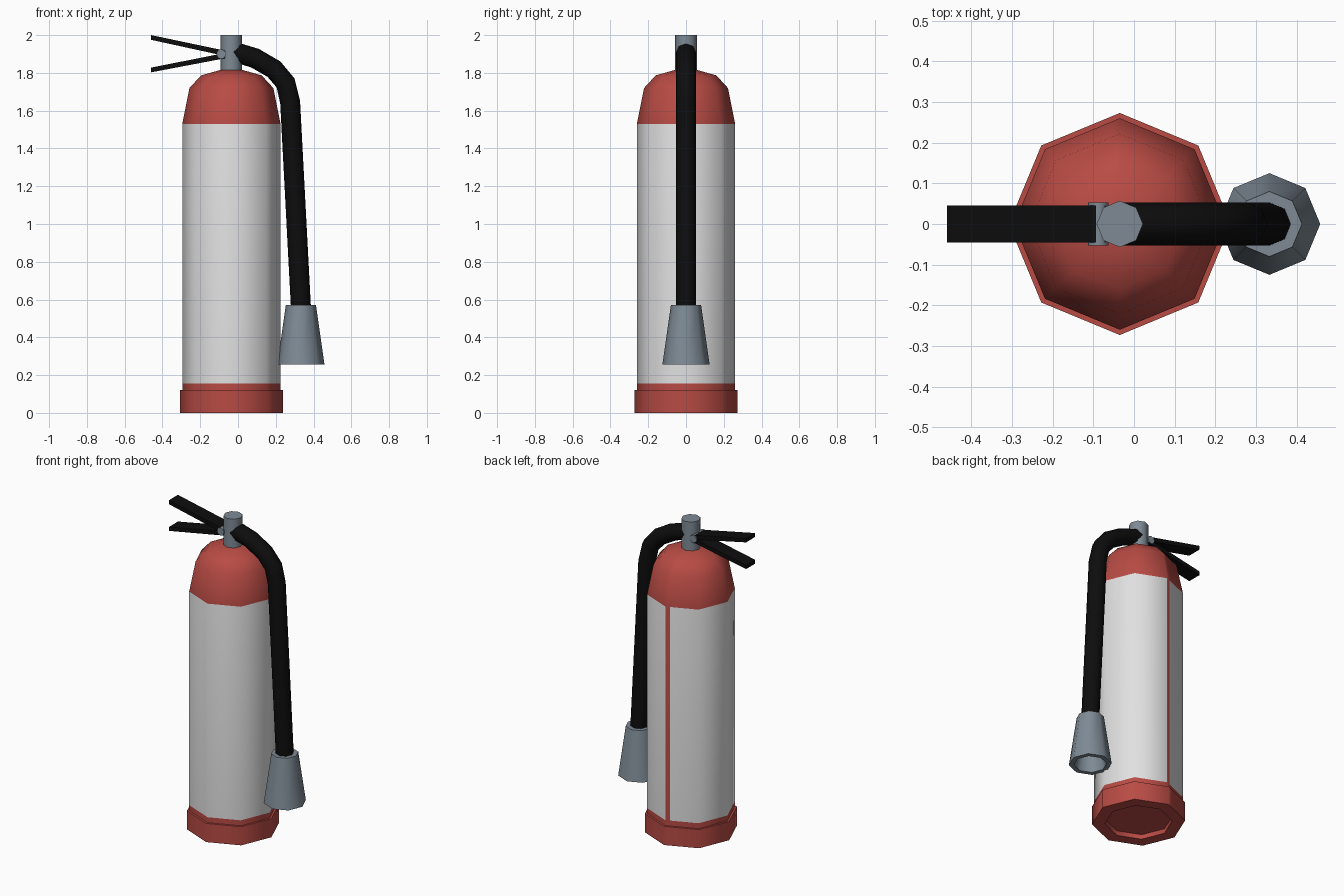
import bpy, bmesh, math
from mathutils import Vector, Matrix

cube = bpy.data.objects.get("Cube")
if cube:
    bpy.data.objects.remove(cube, do_unlink=True)

AXIS_X = -0.035   # centre line of the tank
HORN_X = 0.333    # centre line of the nozzle horn
SIDES = 8


def material(name, rgb, rough=0.5):
    mat = bpy.data.materials.new(name)
    mat.use_nodes = True
    mat.diffuse_color = (*rgb, 1)
    bsdf = mat.node_tree.nodes["Principled BSDF"]
    bsdf.inputs["Base Color"].default_value = (*rgb, 1)
    bsdf.inputs["Roughness"].default_value = rough
    return mat


RED = material("red_paint", (0.48, 0.07, 0.058))
WHITE = material("white_label", (0.75, 0.75, 0.75))
GREY = material("grey_metal", (0.21, 0.255, 0.30))
BLACK = material("black_rubber", (0.004, 0.004, 0.004))


def smooth(obj):
    bpy.ops.object.select_all(action='DESELECT')
    obj.select_set(True)
    bpy.context.view_layer.objects.active = obj
    bpy.ops.object.shade_smooth_by_angle(angle=math.radians(55))


def finish(bm, name, mats, smoothed=True):
    bmesh.ops.recalc_face_normals(bm, faces=bm.faces)
    mesh = bpy.data.meshes.new(name)
    bm.to_mesh(mesh)
    bm.free()
    for mat in mats:
        mesh.materials.append(mat)
    obj = bpy.data.objects.new(name, mesh)
    bpy.context.collection.objects.link(obj)
    if smoothed:
        smooth(obj)
    return obj


def octagon():
    step = math.tau / SIDES
    return [Vector((math.cos(i * step), math.sin(i * step), 0)) for i in range(SIDES)]


def lathe(profile, outline, matrix):
    """Sweep (radius, height) pairs round an outline and cap both ends."""
    bm = bmesh.new()
    rings = [[bm.verts.new(matrix @ (p * r + Vector((0, 0, z)))) for p in outline]
             for r, z in profile]
    n = len(outline)
    for a, b in zip(rings, rings[1:]):
        for i in range(n):
            j = (i + 1) % n
            bm.faces.new((a[i], a[j], b[j], b[i]))
    bm.faces.new(rings[0])
    bm.faces.new(rings[-1])
    return bm


# Tank: recessed foot, straight wall, domed shoulder; extra point marks the label seam
outline = octagon()
back = SIDES // 4
outline.insert(back + 1, outline[back].lerp(outline[back + 1], 0.14))
tank_profile = [(0.197, 0.03), (0.197, 0), (0.273, 0), (0.273, 0.12), (0.26, 0.12),
                (0.26, 0.155), (0.26, 1.53), (0.222, 1.72), (0.16, 1.787), (0.06, 1.815)]
bm = lathe(tank_profile, outline, Matrix.Translation((AXIS_X, 0, 0)))

# Label covers the straight wall except for the narrow seam at the back
for f in bm.faces:
    tall = f.calc_center_median().z
    height = max(v.co.z for v in f.verts) - min(v.co.z for v in f.verts)
    xs = [v.co.x for v in f.verts]
    is_seam = max(xs) - min(xs) < 0.05 and f.calc_center_median().y > 0.2
    if height > 1 and not is_seam:
        f.material_index = 1
finish(bm, "tank", [RED, WHITE])

# Valve neck on top of the tank
bm = lathe([(0.057, 1.795), (0.057, 2.0)], octagon(), Matrix.Translation((AXIS_X, 0, 0)))
finish(bm, "valve_neck", [GREY])

# Pivot pin across the handles
pin = Matrix.Translation((-0.088, 0, 1.9)) @ Matrix.Rotation(math.pi / 2, 4, 'X')
finish(lathe([(0.025, -0.053), (0.025, 0.053)], octagon(), pin), "pivot_pin", [GREY])

# Squeeze lever and carrying handle: slanted flat bars
HALF = 0.046
for name, outer, inner in (("squeeze_lever", (1.975, 2.0), (1.89, 1.918)),
                           ("carry_handle", (1.803, 1.828), (1.877, 1.905))):
    bm = bmesh.new()
    corners = [(-0.46, outer[0]), (-0.07, inner[0]), (-0.07, inner[1]), (-0.46, outer[1])]
    face = bm.faces.new([bm.verts.new((x, -HALF, z)) for x, z in corners])
    side = bmesh.ops.extrude_face_region(bm, geom=[face])["geom"]
    moved = [g for g in side if isinstance(g, bmesh.types.BMVert)]
    bmesh.ops.translate(bm, verts=moved, vec=(0, 2 * HALF, 0))
    finish(bm, name, [BLACK], smoothed=False)

# Hose: bent tube from the neck down into the horn
curve = bpy.data.curves.new("hose", 'CURVE')
curve.dimensions = '3D'
curve.bevel_depth = 0.053
curve.bevel_resolution = 2
curve.use_fill_caps = True
path = [(-0.03, 1.912), (0.0, 1.905), (0.09, 1.878), (0.19, 1.82),
        (0.252, 1.747), (0.276, 1.645), (HORN_X, 0.56)]
spline = curve.splines.new('POLY')
spline.points.add(len(path) - 1)
for point, (x, z) in zip(spline.points, path):
    point.co = (x, 0, z, 1)
curve.materials.append(BLACK)
hose = bpy.data.objects.new("hose", curve)
bpy.context.collection.objects.link(hose)
bpy.ops.object.select_all(action='DESELECT')
hose.select_set(True)
bpy.context.view_layer.objects.active = hose
bpy.ops.object.convert(target='MESH')
smooth(bpy.context.view_layer.objects.active)

# Nozzle horn: flared cone, hollow from below
horn_profile = [(0.06, 0.5), (0.096, 0.255), (0.125, 0.255), (0.08, 0.57)]
finish(lathe(horn_profile, octagon(), Matrix.Translation((HORN_X, 0, 0))), "nozzle_horn", [GREY])
